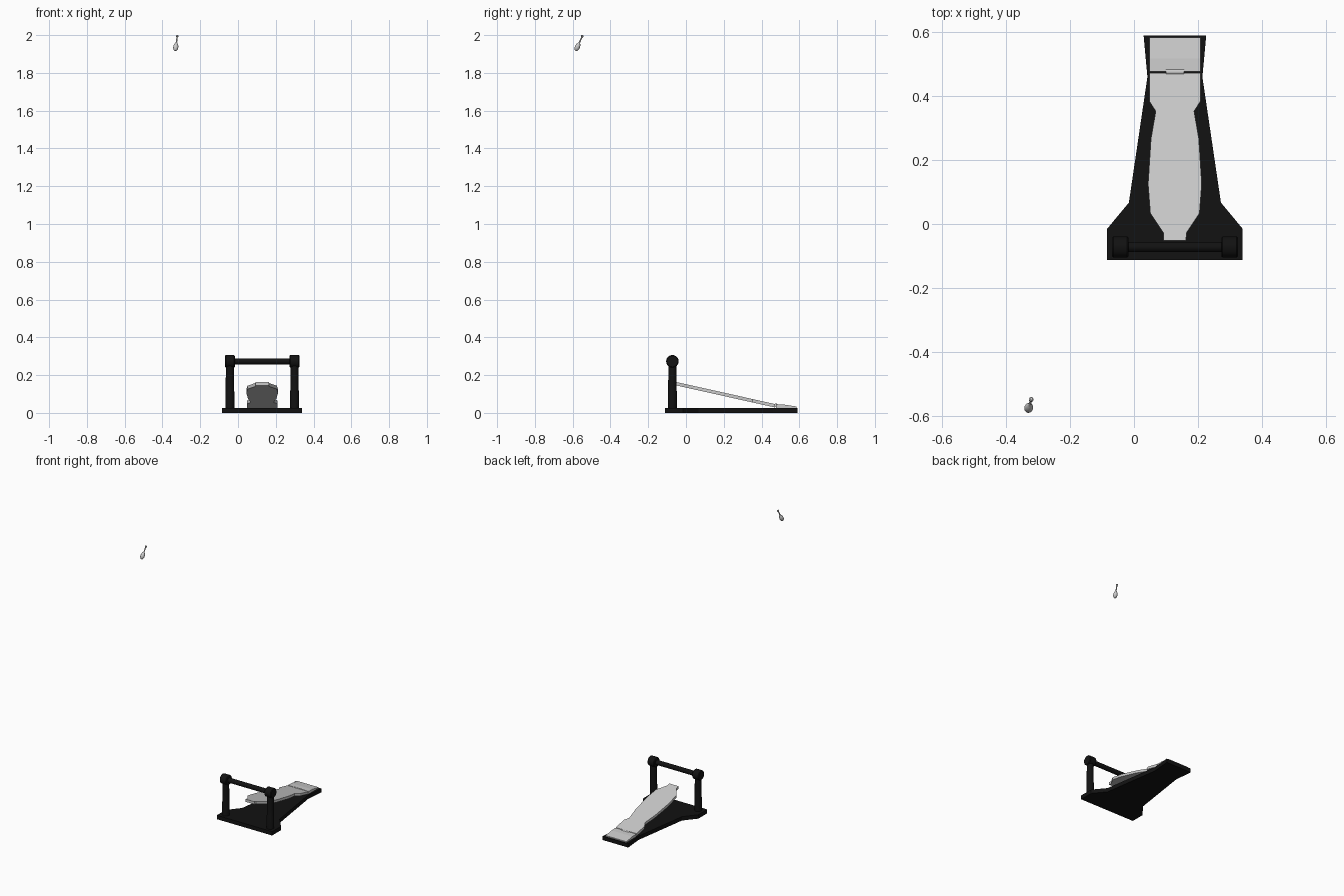
import bpy, bmesh, math
from mathutils import Vector

if "Cube" in bpy.data.objects:
    bpy.data.objects.remove(bpy.data.objects["Cube"])

CX = 0.128      # pedal's own centre line
BAR_Y, BAR_Z = -0.072, 0.273

black = bpy.data.materials.new("black_metal")
black.diffuse_color = (0.006, 0.006, 0.006, 1)
black.use_nodes = True
black.node_tree.nodes["Principled BSDF"].inputs["Base Color"].default_value = black.diffuse_color


def finish(name, bm, mat=None, smooth=True):
    bmesh.ops.recalc_face_normals(bm, faces=bm.faces)
    me = bpy.data.meshes.new(name)
    bm.to_mesh(me)
    bm.free()
    ob = bpy.data.objects.new(name, me)
    bpy.context.collection.objects.link(ob)
    if mat:
        me.materials.append(mat)
    if smooth:
        bpy.ops.object.select_all(action='DESELECT')
        ob.select_set(True)
        bpy.context.view_layer.objects.active = ob
        bpy.ops.object.shade_smooth_by_angle(angle=math.radians(35))
    return ob


def mirrored_slab(name, half, bottom, thick, mat=None):
    """Symmetric outline from (half width, y) pairs; bottom(y) gives the height."""
    pts = [(CX + w, y) for w, y in half] + [(CX - w, y) for w, y in reversed(half)]
    bm = bmesh.new()
    lo = [bm.verts.new((x, y, bottom(y))) for x, y in pts]
    hi = [bm.verts.new((x, y, bottom(y) + thick)) for x, y in pts]
    n = len(pts)
    bm.faces.new(lo)
    bm.faces.new(hi)
    for i in range(n):
        j = (i + 1) % n
        bm.faces.new((lo[i], lo[j], hi[j], hi[i]))
    return finish(name, bm, mat, smooth=False)


def lathe(name, start, end, profile, mat=None, sides=24):
    """Revolve (radius, fraction along) pairs around the line start-end."""
    start, end = Vector(start), Vector(end)
    q = (end - start).to_track_quat('Z', 'Y')
    length = (end - start).length
    bm = bmesh.new()
    rings = []
    for r, t in profile:
        rings.append([bm.verts.new(start + q @ Vector((
            r * math.cos(2 * math.pi * k / sides),
            r * math.sin(2 * math.pi * k / sides), t * length)))
            for k in range(sides)])
    for a, b in zip(rings, rings[1:]):
        for k in range(sides):
            m = (k + 1) % sides
            bm.faces.new((a[k], a[m], b[m], b[k]))
    bm.faces.new(rings[0])
    bm.faces.new(rings[-1])
    return finish(name, bm, mat)


# Base plate
mirrored_slab("base_plate",
              [(0.212, -0.112), (0.212, -0.015), (0.144, 0.067),
               (0.086, 0.46), (0.098, 0.59)],
              lambda y: 0.0, 0.027, black)

# Sloping footboard
mirrored_slab("footboard",
              [(0.035, -0.052), (0.036, -0.028), (0.077, 0.034), (0.084, 0.125),
               (0.075, 0.266), (0.060, 0.353), (0.080, 0.384), (0.080, 0.472)],
              lambda y: 0.145 - (y + 0.05) * 0.223, 0.018)

# Heel plate, wedge profile extruded across
bm = bmesh.new()
profile = [(0.477, 0.027), (0.477, 0.046), (0.518, 0.044), (0.584, 0.034), (0.584, 0.027)]
face = bm.faces.new([bm.verts.new((CX - 0.08, y, z)) for y, z in profile])
ext = bmesh.ops.extrude_face_region(bm, geom=[face])
bmesh.ops.translate(bm, vec=(0.16, 0, 0),
                    verts=[v for v in ext["geom"] if isinstance(v, bmesh.types.BMVert)])
finish("heel_plate", bm, smooth=False)

# Hinge knuckle
lathe("hinge_knuckle", (CX - 0.028, 0.476, 0.041), (CX + 0.028, 0.476, 0.041),
      [(0.009, 0), (0.009, 1)], sides=16)

# Posts and bearing housings
for side, s in (("left", -1), ("right", 1)):
    x = CX + s * 0.171
    lathe(side + "_post", (x, BAR_Y, 0.02), (x, BAR_Y, BAR_Z),
          [(0.024, 0), (0.024, 0.35), (0.022, 0.4), (0.022, 0.6), (0.021, 1)], black)
    lathe(side + "_bearing", (x - 0.026, BAR_Y, BAR_Z), (x + 0.026, BAR_Y, BAR_Z),
          [(0.029, 0), (0.033, 0.08), (0.033, 0.92), (0.029, 1)], black, 32)

# Crossbar axle
lathe("crossbar", (CX - 0.17, BAR_Y, BAR_Z), (CX + 0.17, BAR_Y, BAR_Z),
      [(0.016, 0), (0.016, 1)], black)

# Small loose beater floating above: egg-shaped head, thin stem, round end
tip, top = (-0.332, -0.584, 1.917), (-0.321, -0.547, 1.999)
lathe("beater", tip, top,
      [(0.004, 0), (0.009, 0.04), (0.013, 0.15), (0.0135, 0.25), (0.012, 0.36),
       (0.008, 0.46), (0.004, 0.54), (0.0035, 0.88), (0.007, 0.91), (0.007, 0.97),
       (0.004, 1)])
